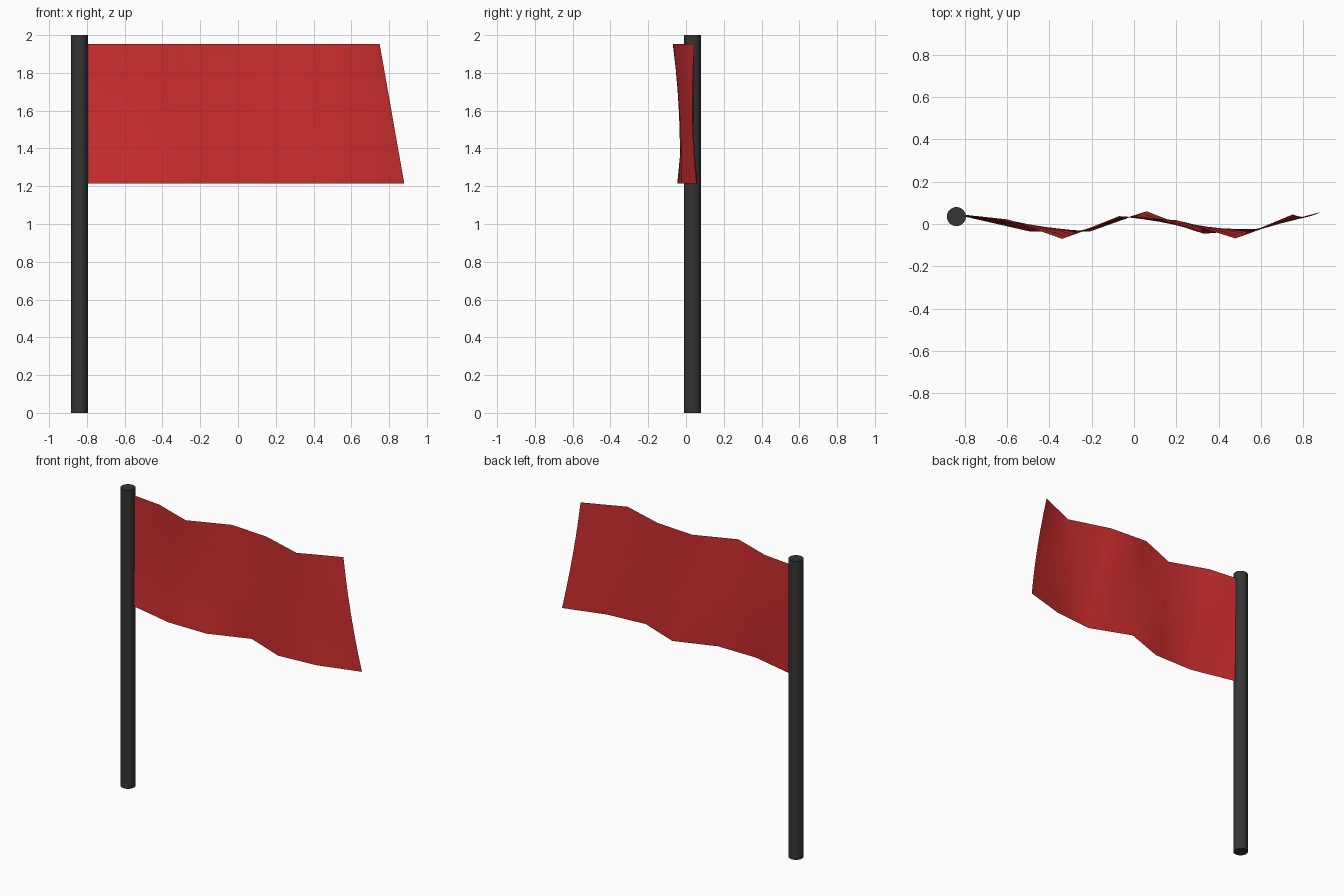
import bpy, bmesh

old = bpy.data.objects.get("Cube")
if old:
    bpy.data.objects.remove(old, do_unlink=True)


def material(name, color):
    mat = bpy.data.materials.new(name)
    mat.use_nodes = True
    mat.diffuse_color = (*color, 1)
    shader = mat.node_tree.nodes["Principled BSDF"]
    shader.inputs["Base Color"].default_value = (*color, 1)
    shader.inputs["Roughness"].default_value = 0.8
    return mat


red = material("flag red", (0.62, 0.027, 0.027))
dark = material("pole dark grey", (0.035, 0.035, 0.035))

# Pole
bpy.ops.mesh.primitive_cylinder_add(vertices=32, radius=0.045, depth=2,
                                    location=(-0.84, 0.035, 1))
pole = bpy.context.object
pole.name = "pole"
pole.data.materials.append(dark)
bpy.ops.object.shade_smooth_by_angle()

# Waving cloth: each column has an x and y at its top, middle and bottom
top = [(-0.86, 0.05), (-0.60, 0.022), (-0.34, -0.07), (-0.07, 0.037),
       (0.20, 0.018), (0.48, -0.068), (0.75, 0.045)]
middle_y = [0.045, 0.0, -0.037, 0.036, -0.012, -0.034, 0.034]
bottom = [(-0.80, 0.035), (-0.49, -0.036), (-0.21, -0.036), (0.06, 0.06),
          (0.33, -0.046), (0.60, -0.024), (0.88, 0.056)]
ROWS = 6

bm = bmesh.new()
columns = []
for (xt, yt), ym, (xb, yb) in zip(top, middle_y, bottom):
    column = []
    for r in range(ROWS + 1):
        t = r / ROWS
        # Curve through top, middle and bottom
        y = (yt * (1 - t) * (1 - 2 * t) + ym * 4 * t * (1 - t)
             + yb * t * (2 * t - 1))
        column.append(bm.verts.new((xt + (xb - xt) * t, y, 1.953 - 0.738 * t)))
    columns.append(column)
for a, b in zip(columns, columns[1:]):
    for r in range(ROWS):
        bm.faces.new((a[r], a[r + 1], b[r + 1], b[r])).smooth = True

mesh = bpy.data.meshes.new("flag_cloth")
bm.to_mesh(mesh)
bm.free()
mesh.materials.append(red)
flag = bpy.data.objects.new("flag_cloth", mesh)
bpy.context.collection.objects.link(flag)
